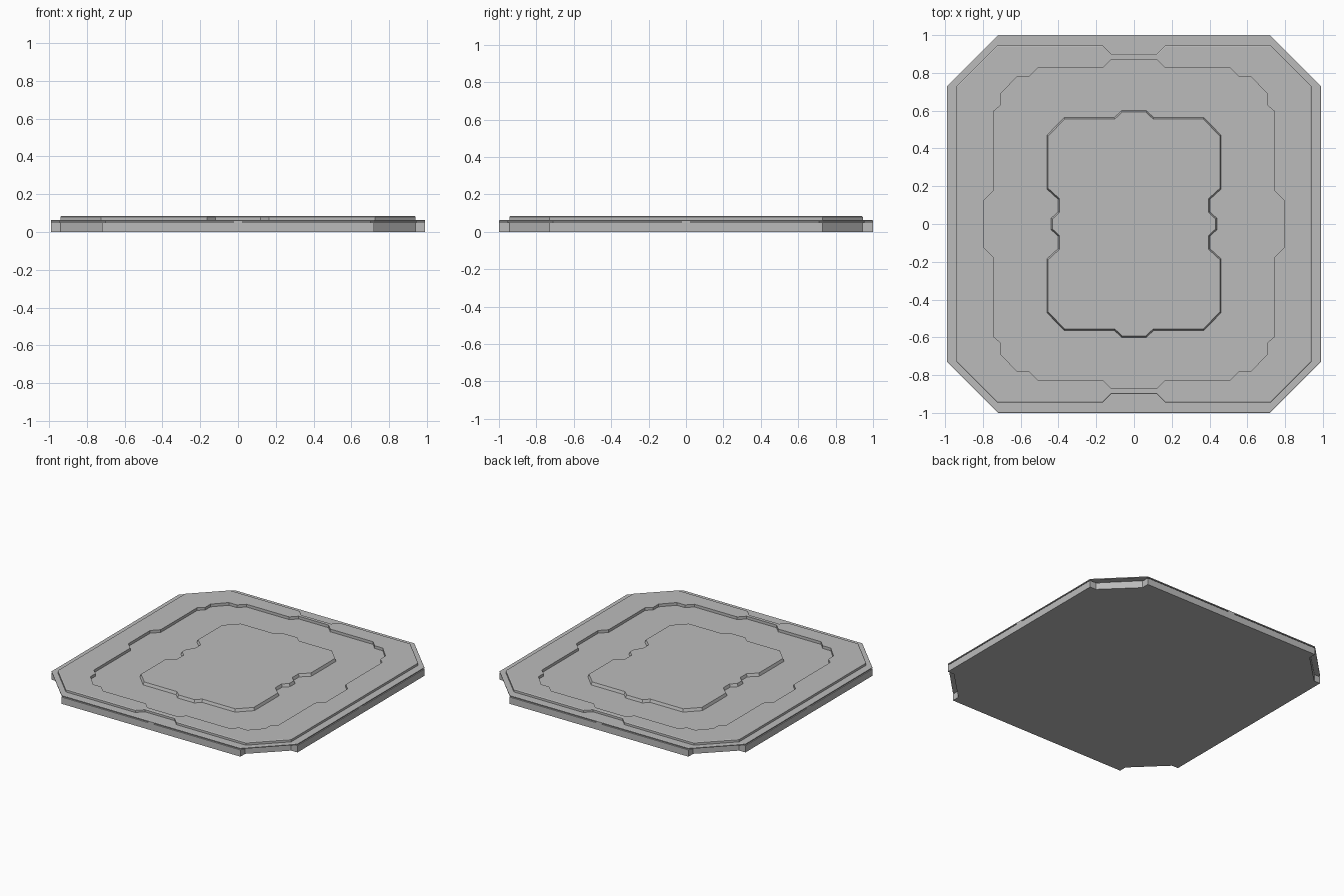
import bpy, bmesh
from mathutils import Vector

if "Cube" in bpy.data.objects:
    bpy.data.objects.remove(bpy.data.objects["Cube"])

grey = bpy.data.materials.new("mid grey")
grey.diffuse_color = (0.5, 0.5, 0.5, 1)
grey.use_nodes = True
grey.node_tree.nodes["Principled BSDF"].inputs["Base Color"].default_value = grey.diffuse_color


def full(quarter):
    """Mirror a quarter outline (from the +y axis to the +x axis) into a closed loop."""
    q = [Vector(p) for p in quarter]
    half = q + [Vector((x, -y)) for x, y in reversed(q) if y > 0]
    return half + [Vector((-x, y)) for x, y in reversed(half) if x > 0]


def inset(loop, d):
    """Move a clockwise loop inward by d."""
    out = []
    for i, p in enumerate(loop):
        a, b = (p - loop[i - 1]).normalized(), (loop[(i + 1) % len(loop)] - p).normalized()
        na, nb = Vector((a.y, -a.x)), Vector((b.y, -b.x))
        out.append(p + (na + nb) * (d / (1 + na.dot(nb))))
    return out


def build(name, outlines, bottom=False):
    """Skin each (quarter, [(z, inset), ...]) outline and fill the top between them."""
    bm = bmesh.new()
    tops, bases = [], []
    for quarter, levels in outlines:
        loop = full(quarter)
        n = len(loop)
        rings = [[bm.verts.new((p.x, p.y, z)) for p in inset(loop, d)] for z, d in levels]
        for r, s in zip(rings, rings[1:]):
            for i in range(n):
                j = (i + 1) % n
                bm.faces.new((r[i], r[j], s[j], s[i]))
        tops += [bm.edges.get((rings[-1][i - 1], rings[-1][i])) for i in range(n)]
        bases += [bm.edges.get((rings[0][i - 1], rings[0][i])) for i in range(n)]
    bmesh.ops.triangle_fill(bm, edges=tops, use_beauty=True)
    if bottom:
        bmesh.ops.triangle_fill(bm, edges=bases, use_beauty=True)
    bmesh.ops.recalc_face_normals(bm, faces=bm.faces)
    # without a bottom cap, make sure the top looks upward
    top = max(bm.faces, key=lambda f: f.calc_center_median().z)
    if top.normal.z < 0:
        bmesh.ops.reverse_faces(bm, faces=bm.faces)
    mesh = bpy.data.meshes.new(name)
    bm.to_mesh(mesh)
    bm.free()
    mesh.materials.append(grey)
    ob = bpy.data.objects.new(name, mesh)
    bpy.context.collection.objects.link(ob)
    return ob


# Outlines
octagon = [(0, 1.0), (0.72, 1.0), (0.99, 0.73), (0.99, 0)]
base = [(0, 1.0), (0.72, 1.0), (0.72, 0.945), (0.94, 0.73), (0.99, 0.73), (0.99, 0)]
deck = [(0, 0.90), (0.12, 0.90), (0.165, 0.945), (0.725, 0.945), (0.94, 0.73), (0.94, 0)]
pit = [(0, 0.87), (0.12, 0.87), (0.165, 0.825), (0.51, 0.825), (0.555, 0.78), (0.62, 0.78),
       (0.705, 0.69), (0.705, 0.63), (0.745, 0.595), (0.745, 0.175), (0.795, 0.125), (0.795, 0)]
island = [(0, 0.6), (0.067, 0.6), (0.105, 0.563), (0.37, 0.563), (0.462, 0.47), (0.462, 0.185),
          (0.402, 0.13), (0.402, 0.065), (0.44, 0.03), (0.44, 0)]

# Base slab with set-back corners, shadow gap and overhanging rim
build("base_slab", [(base, [(0, 0), (0.049, 0)])], bottom=True)
build("gap_core", [(octagon, [(0.049, 0.045), (0.056, 0.045)])])
build("rim_plate", [(octagon, [(0.055, 0), (0.061, 0), (0.064, 0.005)])], bottom=True)

# Small tabs bridging the gap at the middle of each side
for name, x, y, sx, sy in (("front", 0, -0.97, 0.05, 0.06), ("back", 0, 0.97, 0.05, 0.06),
                           ("left", -0.96, 0, 0.06, 0.05), ("right", 0.96, 0, 0.06, 0.05)):
    bpy.ops.mesh.primitive_cube_add(size=1, location=(x, y, 0.052))
    tab = bpy.context.object
    tab.name = name + "_tab"
    tab.scale = (sx, sy, 0.008)
    tab.data.materials.append(grey)

# Raised deck ring around the sunken channel, and the raised centre island
build("deck_ring", [(deck, [(0.063, 0), (0.08, 0), (0.084, 0.006)]),
                    (pit, [(0.063, 0), (0.084, 0)])])
build("centre_island", [(island, [(0.063, 0), (0.084, 0.008)])])
